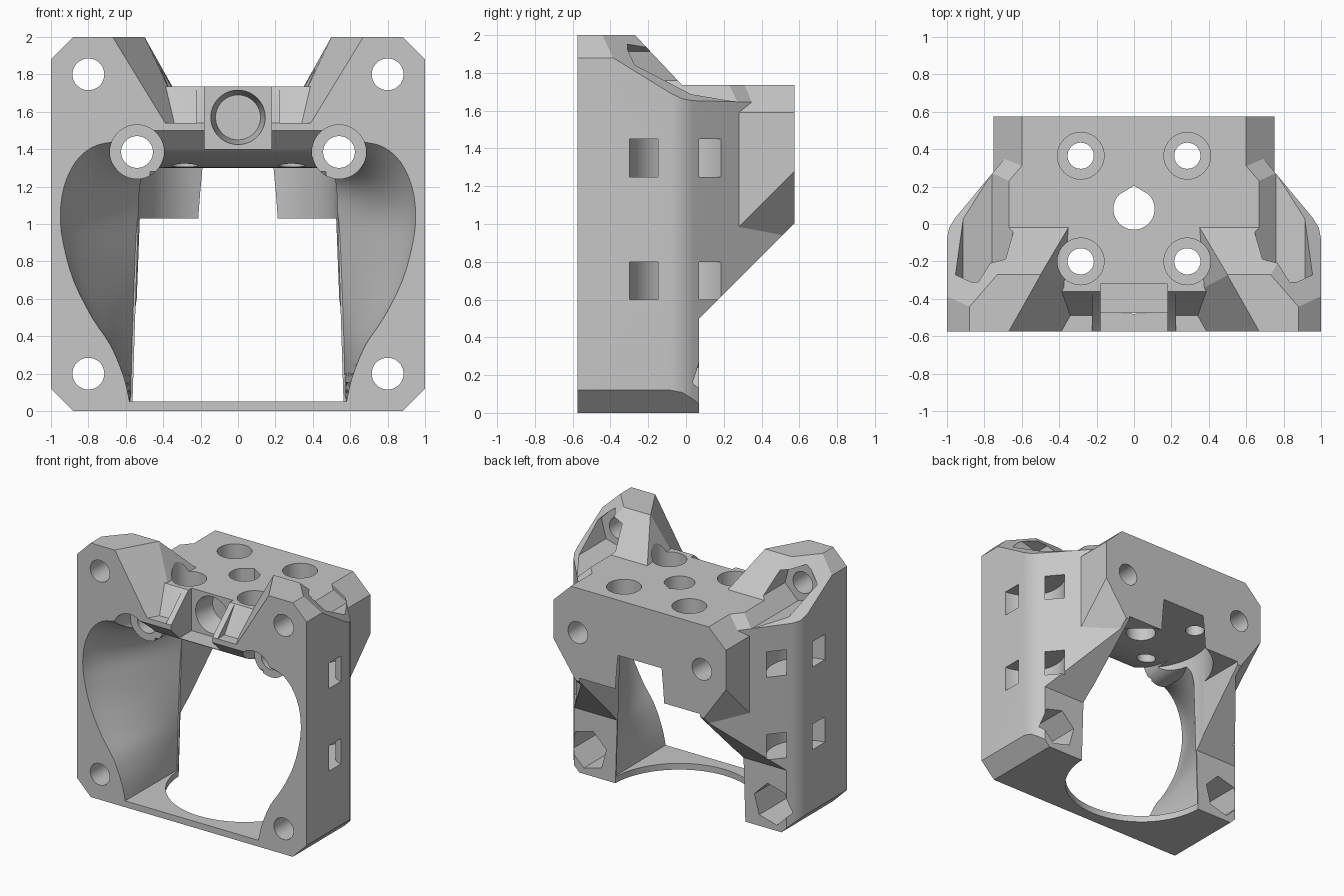
import bpy, bmesh
from math import sin, cos, pi, radians
from mathutils import Matrix, Vector

if "Cube" in bpy.data.objects:
    bpy.data.objects.remove(bpy.data.objects["Cube"], do_unlink=True)

FRONT, BACK, DECK = -0.575, 0.575, 1.735


def finish(bm, name):
    bmesh.ops.recalc_face_normals(bm, faces=bm.faces[:])
    mesh = bpy.data.meshes.new(name)
    bm.to_mesh(mesh)
    bm.free()
    obj = bpy.data.objects.new(name, mesh)
    bpy.context.collection.objects.link(obj)
    return obj


def prism(name, points, lo, hi, axis, trims=()):
    """Closed 2D profile extruded along an axis, trimmed by (point, outward normal) planes."""
    i = "XYZ".index(axis)
    bm = bmesh.new()

    def place(p, d):
        co = list(p)
        co.insert(i, d)
        return bm.verts.new(co)

    a = [place(p, lo) for p in points]
    b = [place(p, hi) for p in points]
    bm.faces.new(a)
    bm.faces.new(b[::-1])
    for k in range(len(a)):
        j = (k + 1) % len(a)
        bm.faces.new((a[k], a[j], b[j], b[k]))
    for point, normal in trims:
        bmesh.ops.bisect_plane(
            bm, geom=bm.verts[:] + bm.edges[:] + bm.faces[:], dist=1e-6,
            plane_co=point, plane_no=Vector(normal).normalized(), clear_outer=True)
        rim = [e for e in bm.edges if e.is_boundary]
        if rim:
            bmesh.ops.holes_fill(bm, edges=rim, sides=0)
    return finish(bm, name)


def cone(name, r1, r2, depth, matrix):
    bm = bmesh.new()
    bmesh.ops.create_cone(bm, cap_ends=True, segments=64, radius1=r1, radius2=r2,
                          depth=depth, matrix=matrix)
    return finish(bm, name)


def box(x, y, z):
    """Front profile of a box with its depth range."""
    return [(-x, z[0]), (x, z[0]), (x, z[1]), (-x, z[1])], y[0], y[1], "Y"


def arc(cx, cy, r, start=0, end=360, n=40):
    step = (end - start) / n
    count = n if end - start == 360 else n + 1
    return [(cx + r * cos(radians(start + step * k)),
             cy + r * sin(radians(start + step * k))) for k in range(count)]


def volume(mesh):
    bm = bmesh.new()
    bm.from_mesh(mesh)
    size = bm.calc_volume()
    bm.free()
    return size


def boolean(target, tool, operation):
    """Combine two solids, accepting only a result of plausible volume."""
    before, other = volume(target.data), abs(volume(tool.data))
    low, high = (before, before + other) if operation == "UNION" else (before - other, before)
    for solver in ("EXACT", "MANIFOLD"):
        mod = target.modifiers.new("combine", "BOOLEAN")
        mod.operation, mod.object, mod.solver = operation, tool, solver
        deps = bpy.context.evaluated_depsgraph_get()
        result = bpy.data.meshes.new_from_object(target.evaluated_get(deps))
        target.modifiers.clear()
        if low - 0.002 < volume(result) < high + 0.002 and len(result.polygons):
            target.data = result
            break
    bpy.data.objects.remove(tool, do_unlink=True)


def both(planes):
    return planes + [((-p[0], p[1], p[2]), (-n[0], n[1], n[2])) for p, n in planes]


# Body: side profile with tall front, tapered rear corners, sloped shoulders, clipped corners
plan = [(1, -0.08), (0.988, -0.02), (0.955, 0.034), (0.75, 0.28)]
taper = [((a[0], a[1], 0), (b[1] - a[1], a[0] - b[0], 0)) for a, b in zip(plan, plan[1:])]
shoulder = [((0.73, -0.27, 2), (0.61, 0.53, 0.86))]
clipped = [((1, 0, 0.12), (1, 0, -1)), ((0.88, 0, 2), (1, 0, 1))]
body = prism("fan_mount_body",
             [(FRONT, 0), (BACK, 0), (BACK, DECK), (-0.02, DECK), (-0.27, 2), (FRONT, 2)],
             -1, 1, "X", both(taper + shoulder + clipped))

# Rear block with chamfered outline
boolean(body, prism("rear_block", *box(0.75, (0, BACK), (0.6, DECK)), both([
    ((0.75, 0, 0.705), (1.43, 1, -1)), ((0.75, 0, 1.59), (0.145, 0, 0.15))])), "UNION")

# Sloped underside behind the legs
boolean(body, prism("underside", [(0.07, -0.1), (0.07, 0.5), (0.7, 1.13), (0.7, -0.1)],
                    -1.2, 1.2, "X"), "DIFFERENCE")

# Valley between the towers, ramping from front shelf to deck
ramp = [(-0.7, 1.54), (-0.49, 1.54), (-0.36, DECK), (0.1, DECK), (0.1, 2.2), (-0.7, 2.2)]
for plane in (((0.5, -0.275, 2), (0.172, 0.013, -0.084)),
              ((0.67, FRONT, 2), (0.108, 0.061, -0.066))):
    boolean(body, prism("valley", ramp, -1.2, 1.2, "X", both([plane])), "DIFFERENCE")

# Raised block for the threaded insert
boolean(body, prism("insert_block", *box(0.225, (-0.574, -0.3), (1.51, DECK)),
                    [((0, -0.36, DECK), (0, -0.195, 0.215))]), "UNION")


def smooth_path(pts, n=3):
    """Catmull-Rom curve through the points."""
    pts = [Vector(p) for p in pts]
    ext = [pts[0]] + pts + [pts[-1]]
    out = []
    for a, b, c, d in zip(ext, ext[1:], ext[2:], ext[3:]):
        for k in range(n):
            t = k / n
            out.append(b + (c - a) * t / 2 + (a * 2 - b * 5 + c * 4 - d) * t * t / 2
                       + (b * 3 - a - c * 3 + d) * t ** 3 / 2)
    return out + [pts[-1]]


# Air duct: flared front opening blending into the straight inner walls
def duct():
    mouth = smooth_path([(.58, .05), (.61, .18), (.68, .35), (.78, .5), (.88, .7), (.935, .9),
                         (.95, 1.05), (.93, 1.2), (.87, 1.33), (.78, 1.41), (.66, 1.44),
                         (.45, 1.46)])
    throat = smooth_path([(.574, .05), (.571, .18), (.567, .35), (.562, .5), (.555, .7),
                          (.547, .9), (.54, 1.0), (.53, 1.08), (.515, 1.16), (.485, 1.23),
                          (.44, 1.28), (.38, 1.3)])
    bm = bmesh.new()
    rings = []
    steps = 14
    for k in range(-1, steps + 1):
        t = max(k, 0) / steps
        y = -0.65 if k < 0 else FRONT + 0.635 * t
        wx, wz = 1 - t ** 1.3, (1 - t) ** 3
        half = [(b[0] + (a[0] - b[0]) * wx, b[1] + (a[1] - b[1]) * wz)
                for a, b in zip(mouth, throat)]
        loop = half + [(-x, z) for x, z in reversed(half)]
        rings.append([bm.verts.new((x, y, z)) for x, z in loop])
    for r0, r1 in zip(rings, rings[1:]):
        for k in range(len(r0)):
            j = (k + 1) % len(r0)
            bm.faces.new((r0[k], r0[j], r1[j], r1[k]))
    bm.faces.new(rings[0])
    bm.faces.new(rings[-1][::-1])
    return finish(bm, "duct_cutter")


boolean(body, duct(), "DIFFERENCE")

# Screw bosses along the upper duct corners
for side in (1, -1):
    boolean(body, prism("boss", arc(side * 0.54, 1.385, 0.145), -0.36, 0.2, "Y"), "UNION")

# Vertical bore, rear opening, sloped ceiling, insert recess and tapered insert hole
into = Matrix.Translation((0, -0.235, 1.57)) @ Matrix.Rotation(-pi / 2, 4, "X")
cuts = [
    cone("bore", 0.57, 0.526, 1.4, Matrix.Translation((0, 0.085, 0.6))),
    prism("rear_opening", [(-.568, -.1), (.568, -.1), (.525, 1.03), (-.525, 1.03)], 0.05, 1, "Y"),
    prism("ceiling_slope", [(-.6, 1.525), (-.375, 1.3), (-.3, 1.2), (-.6, 1.2)], -.47, .47, "X"),
    prism("insert_recess", *box(0.18, (-0.7, -0.32), (1.4, 1.9))),
    cone("insert_hole", 0.146, 0.12, 0.18, into),
    prism("teardrop_hole", arc(0, 0.08, 0.11, 135, 405) + [(0, 0.205)], 1, 2.2, "Z"),
]

# Screw holes, nut pockets, deck holes and strap channels
for side in (1, -1):
    cuts.append(prism("boss_recess", arc(side * 0.54, 1.385, 0.145), -1, -0.36, "Y"))
    cuts.append(prism("boss_hole", arc(side * 0.54, 1.385, 0.085), -1, 1, "Y"))
    for z, turn in ((0.2, -15), (1.8, 15)):
        cuts.append(prism("corner_hole", arc(side * 0.8, z, 0.085), -1, 1, "Y"))
        hexagon = [(side * x, h) for x, h in arc(0.8, z, 0.16, turn, turn + 360, 6)]
        cuts.append(prism("nut_pocket", hexagon, -0.31, 0.8, "Y"))
    for y in (-0.2, 0.365):
        cuts.append(prism("deck_hole", arc(side * 0.285, y, 0.07), 1.1, 2.2, "Z"))
        cuts.append(prism("counterbore", arc(side * 0.285, y, 0.125), 1.5, 2.2, "Z"))
    ring = arc(1.02, -0.02, 0.28, 60, 300, 24) + arc(1.02, -0.02, 0.13, 60, 300, 24)[::-1]
    ring = [(side * x, y) for x, y in ring]
    for z in (0.6, 1.25):
        cuts.append(prism("strap_channel", ring, z, z + 0.2, "Z"))
for cutter in cuts:
    boolean(body, cutter, "DIFFERENCE")

# Single grey plastic
grey = bpy.data.materials.new("grey plastic")
grey.use_nodes = True
colour = (0.57, 0.57, 0.57, 1)
grey.diffuse_color = colour
grey.node_tree.nodes["Principled BSDF"].inputs["Base Color"].default_value = colour
body.data.materials.clear()
body.data.materials.append(grey)
for face in body.data.polygons:
    face.material_index = 0

# Smooth curved walls, crisp edges
bpy.ops.object.select_all(action="DESELECT")
body.select_set(True)
bpy.context.view_layer.objects.active = body
bpy.ops.object.shade_smooth_by_angle(angle=radians(22))
weighted = body.modifiers.new("flat_faces", "WEIGHTED_NORMAL")
weighted.keep_sharp = True
